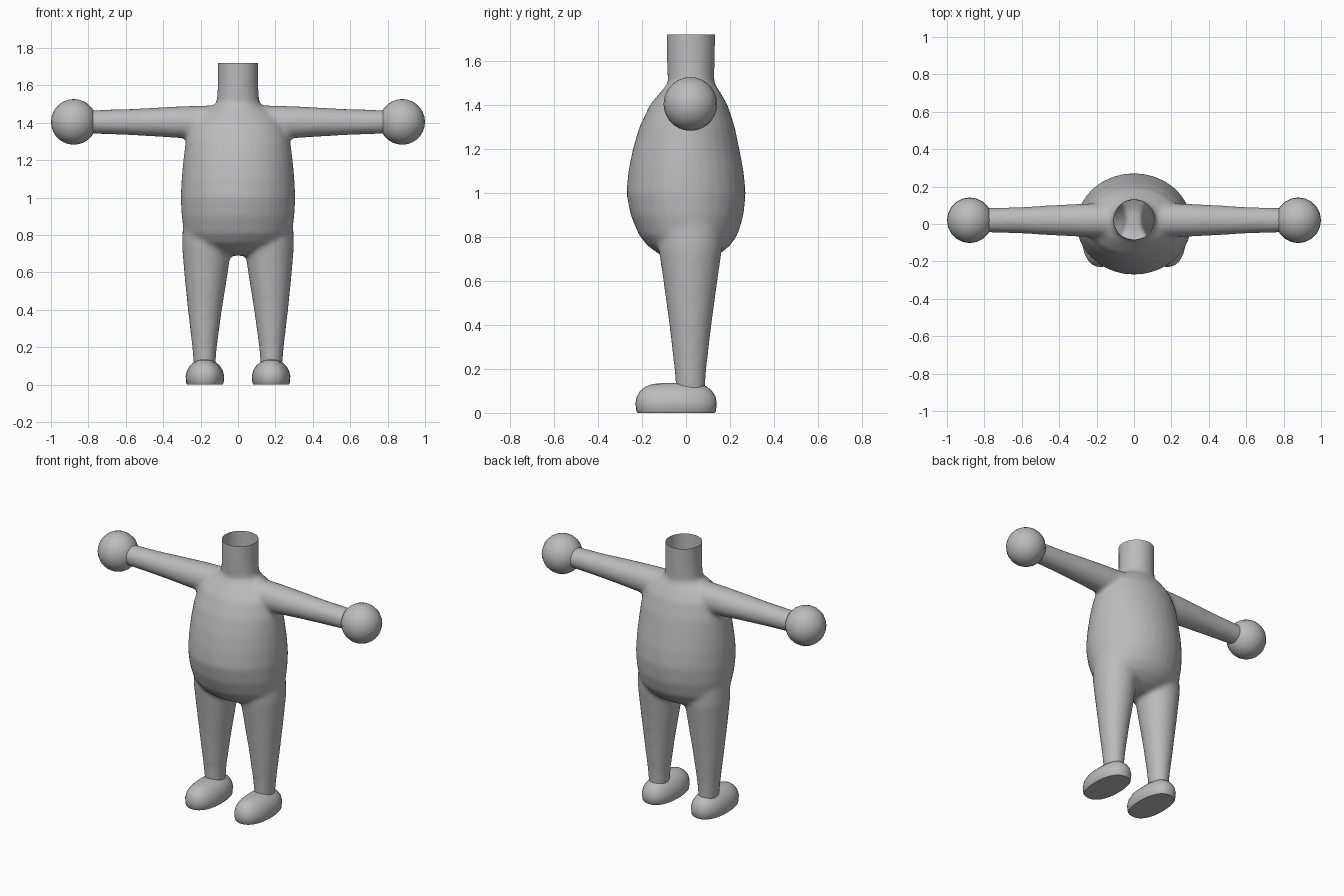
import bpy, bmesh
from math import cos, sin, pi, copysign
from mathutils import Vector

cube = bpy.data.objects.get("Cube")
if cube:
    bpy.data.objects.remove(cube, do_unlink=True)

clay = bpy.data.materials.new("clay grey")
clay.use_nodes = True
GREY = (0.5, 0.5, 0.5, 1)
clay.diffuse_color = GREY
clay.node_tree.nodes["Principled BSDF"].inputs["Base Color"].default_value = GREY


def finish(name, bm):
    bmesh.ops.recalc_face_normals(bm, faces=bm.faces)
    mesh = bpy.data.meshes.new(name)
    bm.to_mesh(mesh)
    bm.free()
    obj = bpy.data.objects.new(name, mesh)
    bpy.context.collection.objects.link(obj)
    mesh.materials.append(clay)
    return obj


def activate(obj):
    bpy.ops.object.select_all(action='DESELECT')
    obj.select_set(True)
    bpy.context.view_layer.objects.active = obj


def loft(bm, rings, u, v, power=2.0, sides=32):
    """Skin closed superellipse rings given as (centre, radius_u, radius_v)."""
    loops = []
    for centre, ru, rv in rings:
        loop = []
        for i in range(sides):
            c, s = cos(2 * pi * i / sides), sin(2 * pi * i / sides)
            a = copysign(abs(c) ** (2 / power), c) * ru
            b = copysign(abs(s) ** (2 / power), s) * rv
            loop.append(bm.verts.new(Vector(centre) + a * u + b * v))
        loops.append(loop)
    for low, high in zip(loops, loops[1:]):
        for i in range(sides):
            j = (i + 1) % sides
            bm.faces.new((low[i], low[j], high[j], high[i]))
    bm.faces.new(loops[0][::-1])
    bm.faces.new(loops[-1])


X, Y, Z = Vector((1, 0, 0)), Vector((0, 1, 0)), Vector((0, 0, 1))
MID = 0.02   # depth of the limb axes

# Torso and neck: height, half width, front, back
torso = [(0.69, 0.09, -0.05, 0.08), (0.72, 0.18, -0.12, 0.15),
         (0.76, 0.255, -0.175, 0.2), (0.81, 0.287, -0.215, 0.235),
         (0.9, 0.302, -0.252, 0.262), (1.0, 0.307, -0.272, 0.272),
         (1.1, 0.302, -0.262, 0.262), (1.2, 0.293, -0.242, 0.243),
         (1.3, 0.28, -0.212, 0.222), (1.4, 0.245, -0.165, 0.19),
         (1.46, 0.185, -0.115, 0.155), (1.5, 0.115, -0.082, 0.128),
         (1.6, 0.108, -0.087, 0.131), (1.8, 0.108, -0.09, 0.135)]
body_bm = bmesh.new()
loft(body_bm, [((0, (f + b) / 2, z), w, (b - f) / 2) for z, w, f, b in torso], X, Y)

# Legs: height, centre x, half width, half depth; arms: x, centre z, half depth, half height
leg = [(0.08, 0.178, 0.056, 0.064), (0.2, 0.179, 0.066, 0.073),
       (0.4, 0.177, 0.091, 0.096), (0.6, 0.171, 0.117, 0.123),
       (0.75, 0.167, 0.133, 0.145), (0.95, 0.16, 0.13, 0.15)]
arm = [(0.1, 1.4, 0.095, 0.095), (0.3, 1.403, 0.088, 0.086),
       (0.45, 1.404, 0.08, 0.077), (0.6, 1.404, 0.071, 0.069),
       (0.82, 1.405, 0.064, 0.062)]
for side in (-1, 1):
    loft(body_bm, [((side * x, MID, z), w, d) for z, x, w, d in leg], X, Y)
    loft(body_bm, [((side * x, MID, z), d, h) for x, z, d, h in arm], Y, Z)
body = finish("body", body_bm)

# Blend the body parts into one skin
activate(body)
remesh = body.modifiers.new("blend", 'REMESH')
remesh.mode = 'VOXEL'
remesh.voxel_size = 0.014
relax = body.modifiers.new("relax", 'SMOOTH')
relax.factor = 0.5
relax.iterations = 8
for modifier in ("blend", "relax"):
    bpy.ops.object.modifier_apply(modifier=modifier)

# Cut the neck open
bm = bmesh.new()
bm.from_mesh(body.data)
bmesh.ops.bisect_plane(bm, geom=bm.verts[:] + bm.edges[:] + bm.faces[:],
                       plane_co=(0, 0, 1.72), plane_no=Z, clear_outer=True)
for face in bm.faces:
    face.material_index = 0
bm.to_mesh(body.data)
bm.free()
bpy.ops.object.shade_smooth()

# Feet: height, half width, half length
foot = [(0, 0.094, 0.174), (0.008, 0.1, 0.181), (0.045, 0.103, 0.185),
        (0.075, 0.096, 0.179), (0.1, 0.081, 0.163), (0.12, 0.06, 0.138),
        (0.131, 0.038, 0.108), (0.135, 0.015, 0.07)]
for side, label in ((1, "left"), (-1, "right")):
    bm = bmesh.new()
    loft(bm, [((side * 0.177, -0.045, z), w, l) for z, w, l in foot], X, Y, 2.3)
    activate(finish(label + "_foot", bm))
    bpy.ops.object.shade_smooth_by_angle(angle=0.8)

    # Ball hands
    bm = bmesh.new()
    bmesh.ops.create_uvsphere(bm, u_segments=20, v_segments=14, radius=0.122)
    bmesh.ops.translate(bm, verts=bm.verts, vec=(side * 0.878, MID, 1.405))
    activate(finish(label + "_hand", bm))
    bpy.ops.object.shade_smooth()
